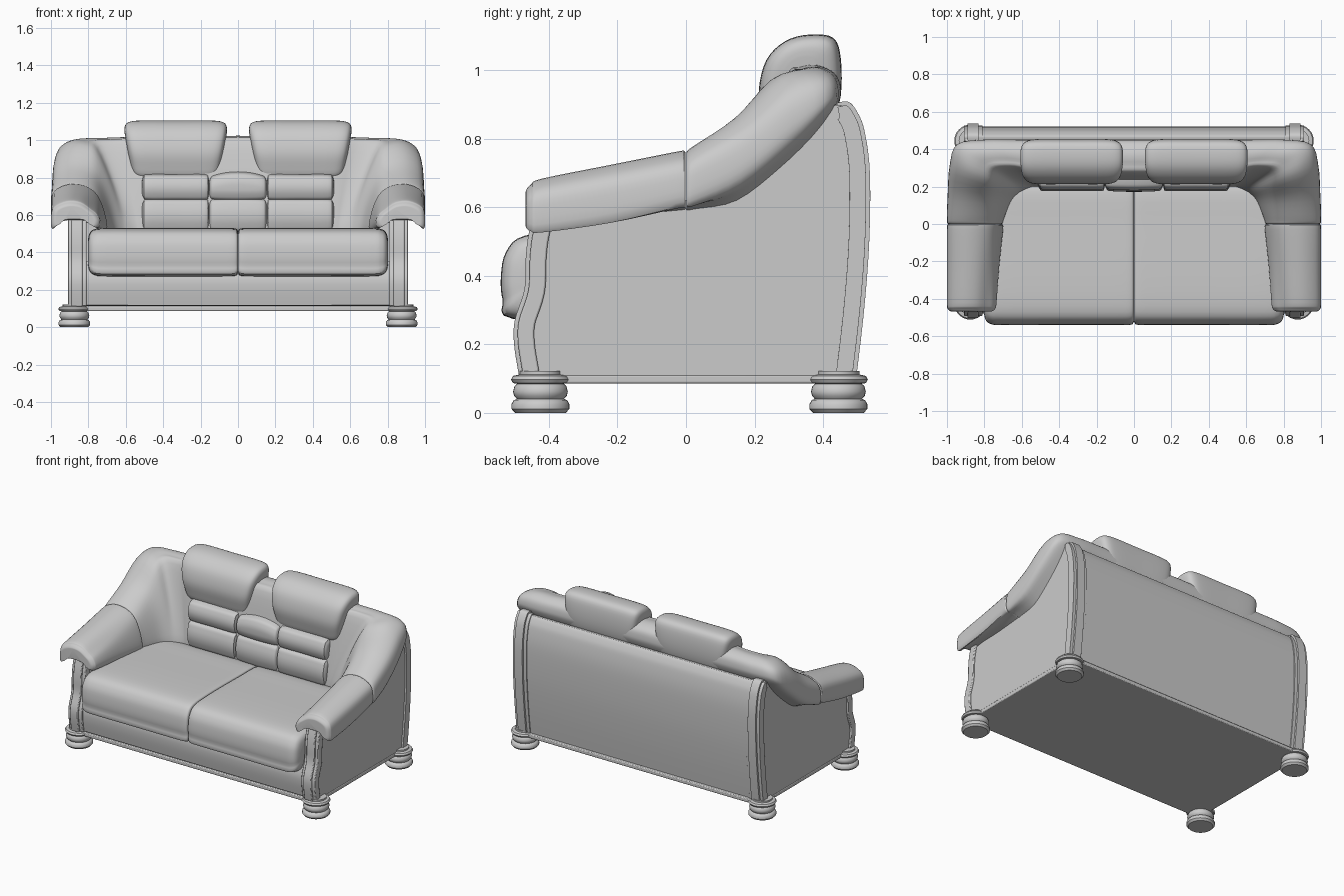
import bpy, bmesh, math
from mathutils import Vector

if "Cube" in bpy.data.objects:
    bpy.data.objects.remove(bpy.data.objects["Cube"])


def smooth(pts, n, closed=False):
    """Catmull-Rom curve through the points."""
    pts = [Vector(p) for p in pts]
    m, out = len(pts), []
    get = (lambda i: pts[i % m]) if closed else (lambda i: pts[max(0, min(m - 1, i))])
    for i in range(m if closed else m - 1):
        a, b, c, d = (get(i + k) for k in (-1, 0, 1, 2))
        for j in range(n):
            t = j / n
            out.append(0.5 * (2 * b + (c - a) * t + (2 * a - 5 * b + 4 * c - d) * t * t
                              + (3 * b - a - 3 * c + d) * t ** 3))
    return out if closed else out + [pts[-1]]


def skin(name, rings, caps=(True, True), mirror=False, bevel=0):
    """Closed rings joined by quads."""
    bm = bmesh.new()
    rows = [[bm.verts.new(p) for p in r] for r in rings]
    k = len(rows[0])
    for a, b in zip(rows, rows[1:]):
        for i in range(k):
            bm.faces.new((a[i], a[(i + 1) % k], b[(i + 1) % k], b[i]))
    if caps[0]:
        bm.faces.new(rows[0])
    if caps[1]:
        bm.faces.new(rows[-1])
    bmesh.ops.recalc_face_normals(bm, faces=bm.faces)
    me = bpy.data.meshes.new(name)
    bm.to_mesh(me)
    bm.free()
    ob = bpy.data.objects.new(name, me)
    bpy.context.collection.objects.link(ob)
    if bevel:
        mod = ob.modifiers.new("Bevel", 'BEVEL')
        mod.width, mod.segments, mod.limit_method = bevel, 2, 'ANGLE'
    if mirror:
        ob.modifiers.new("Mirror", 'MIRROR')
    return ob


def soft(rings, n=4, m=4):
    """Smooth a few control rings both around and along."""
    cols = zip(*[smooth(r, n, True) for r in rings])
    return list(zip(*[smooth(c, m) for c in cols]))


def cushion(name, prof, stops, mirror=True, taper=None):
    """Side profile (y, z) swept in x; stops are (x, edge inset)."""
    ys, zs = [p[0] for p in prof], [p[1] for p in prof]
    cy, cz = (min(ys) + max(ys)) / 2, (min(zs) + max(zs)) / 2
    hy, hz = max(ys) - cy, max(zs) - cz
    rings = [[(x, cy + (y - cy) * (1 - d / hy), cz + (z - cz) * (1 - d / hz))
              for y, z in prof] for x, d in stops]
    rings = soft(rings)
    if taper:
        rings = [[taper(p) for p in r] for r in rings]
    return skin(name, rings, mirror=mirror)


def slab(name, prof, x0, x1, mirror=True, bevel=0.005):
    return skin(name, [[(x, p[0], p[1]) for p in prof] for x in (x0, x1)],
                mirror=mirror, bevel=bevel)


def strip(path, near, far):
    """Band profile between two offsets of a path."""
    def off(d):
        out = []
        for i, p in enumerate(path):
            t = (path[min(i + 1, len(path) - 1)] - path[max(i - 1, 0)]).normalized()
            out.append((p[0] + t[1] * d, p[1] - t[0] * d))
        return out
    return off(near) + off(far)[::-1]


def arm_ring(ax, ay, bx, by, za, zt, zb, s, n=0.0, k=1.0):
    """Arm/back section from outer foot A to inner foot B, top at zt."""
    h = zt - za
    uz = [(.03, za), (0, za + .4 * h), (.06, za + .78 * h), (.4 * s, zt),
          (.75 * s, zt - .04 * h), (s + .02, zt - .3 * h),
          ((s + 1) / 2 + .04, (zt + zb) / 2), (1, zb + .03), (.93, zb),
          (.7, za + (zb - za) * .7 + n), (.24, za + (zb - za) * .24 + n)]
    cu, cz = .5, (zt + min(za, zb)) / 2
    uz = [(cu + (u - cu) * k, cz + (z - cz) * k) for u, z in uz]
    return [(ax + (bx - ax) * u, ay + (by - ay) * u, z) for u, z in uz]


# Turned bun feet
foot = [(.074, 0), (.085, .012), (.085, .025), (.078, .037), (.069, .041), (.077, .05),
        (.08, .062), (.076, .078), (.068, .085), (.08, .087), (.086, .097), (.08, .108),
        (.062, .112), (.062, .122)]
for label, fy in (("front", -.425), ("back", .445)):
    skin(label + "_foot", [[(.875 + r * math.cos(a * math.tau / 32),
                             fy + r * math.sin(a * math.tau / 32), z) for a in range(32)]
                           for r, z in foot], mirror=True)

# Base board
slab("base_board", [(-.47, .086), (.5, .086), (.5, .111), (-.47, .111)], -.9, .9, False)

# Curved edge paths of the frame (y, z)
front = smooth([(-.488, .11), (-.502, .2), (-.5, .27), (-.472, .36), (-.468, .45),
                (-.46, .52), (-.44, .6)], 5)
back = smooth([(.498, .11), (.52, .3), (.535, .5), (.537, .7), (.522, .82), (.502, .875),
               (.475, .908), (.44, .905)], 5)

# Front and back posts with a raised centre moulding
slab("front_post", strip(front, .012, .06), .81, .91)
slab("front_post_moulding", strip(front, 0, .04), .832, .89)
slab("back_post", strip(back, -.012, -.06), .81, .91)
slab("back_post_moulding", strip(back, 0, -.04), .832, .89)

# Side panels tucked under the arms
top = [(.42, .91), (.3, .8), (.2, .72), (.1, .66), (0, .62), (-.2, .59), (-.42, .56)]
side = ([(p[0] + .02, p[1]) for p in front[:-4]]
        + top[::-1] + [(p[0] - .02, p[1] - .01) for p in back[:-2]][::-1])
slab("side_panel", side, .85, .898, bevel=0)

# Front apron and back panel
slab("front_apron", strip(front[:16], .025, .05), -.82, .82, False)
slab("back_panel", strip(back, -.018, -.05), -.82, .82, False)

# Two seat cushions
seat = [(-.505, .275), (-.535, .33), (-.54, .4), (-.525, .47), (-.47, .517), (-.3, .53),
        (0, .528), (.2, .52), (.24, .45), (.2, .3), (-.2, .272)]
cushion("seat_cushion", seat, [(.001, .03), (.003, .012), (.02, .002), (.1, 0), (.4, 0), (.7, 0),
                               (.765, .006), (.792, .025), (.802, .06)])

# Front arm pads: notched underneath over the posts
arm = [arm_ring(1, -.468, .74, -.468, .53, .66, .53, .8, .04, .72),
       arm_ring(1, -.466, .74, -.466, .53, .66, .53, .8, .04, .86),
       arm_ring(1, -.452, .738, -.452, .528, .668, .53, .8, .04, .97),
       arm_ring(1, -.42, .735, -.42, .527, .682, .53, .8, .04),
       arm_ring(1, -.22, .72, -.22, .555, .722, .52, .8, .03),
       arm_ring(1, -.03, .7, -.03, .6, .76, .51, .78, .02),
       arm_ring(1, -.006, .7, -.006, .603, .764, .51, .78, .02, .985),
       arm_ring(1, -.001, .7, -.001, .603, .764, .51, .78, .02, .95)]
skin("front_arm_pad", soft(arm), mirror=True)

# Rear arms sweeping round into the backrest
shell = [arm_ring(1, .001, .7, .001, .603, .764, .5, .78, .02, .95),
         arm_ring(1, .006, .7, .006, .605, .767, .5, .78, .02, .985),
         arm_ring(1, .03, .695, .03, .612, .782, .5, .77, .02),
         arm_ring(.995, .16, .66, .12, .67, .86, .5, .7),
         arm_ring(.985, .31, .62, .165, .785, .975, .5, .62),
         arm_ring(.945, .425, .585, .185, .885, 1.005, .5, .55),
         arm_ring(.8, .45, .545, .2, .9, 1.01, .5, .58),
         arm_ring(.62, .45, .5, .2, .9, 1.015, .5, .64),
         arm_ring(.3, .45, .3, .2, .9, 1.02, .5, .7),
         arm_ring(.1, .45, .1, .2, .9, 1.02, .5, .7),
         arm_ring(0, .45, 0, .2, .9, 1.022, .5, .7)]
skin("backrest_and_rear_arms", soft(shell), caps=(True, False), mirror=True)

# Lumbar pads, lower and upper rows, plus the centre pair
def pad(z0, z1, y=0.0):
    h = z1 - z0
    return [(.205 + y, z0), (.184 + y, z0 + .2 * h), (.176 + y, z0 + .5 * h),
            (.184 + y, z0 + .8 * h), (.205 + y, z1), (.28, z1), (.28, z0)]


ends = [(.156, .03), (.16, .012), (.18, 0), (.33, 0), (.48, 0), (.505, .012), (.512, .03)]
cushion("lower_lumbar_pad", pad(.515, .68), ends)
cushion("upper_lumbar_pad", pad(.682, .81, .008), ends)
mid = [(-.153, .03), (-.148, .012), (-.125, 0), (0, -.004), (.125, 0), (.148, .012), (.153, .03)]
cushion("lower_centre_pad", pad(.515, .68), mid, False)
cushion("upper_centre_pad", pad(.684, .8, .008), mid, False,
        lambda p: Vector((p.x, p.y, p.z + (.02 * (1 - (p.x / .153) ** 2) if p.z > .74 else 0))))

# Headrests, narrower toward the bottom
head = [(.25, .8), (.225, .86), (.213, .94), (.235, 1.03), (.29, 1.085), (.36, 1.104),
        (.43, 1.094), (.452, 1.03), (.45, .92), (.42, .85), (.32, .8)]
cushion("headrest", head, [(.052, .065), (.06, .03), (.085, .008), (.15, 0), (.333, 0), (.515, 0),
                           (.58, .008), (.606, .03), (.614, .065)],
        taper=lambda p: Vector((.333 + (p.x - .333) * (1 - .18 * (1.08 - p.z) / .28), p.y, p.z)))

# Smooth shading with sharp frame edges
for ob in bpy.context.collection.objects:
    ob.select_set(True)
    bpy.context.view_layer.objects.active = ob
bpy.ops.object.shade_smooth_by_angle(angle=math.radians(40))
